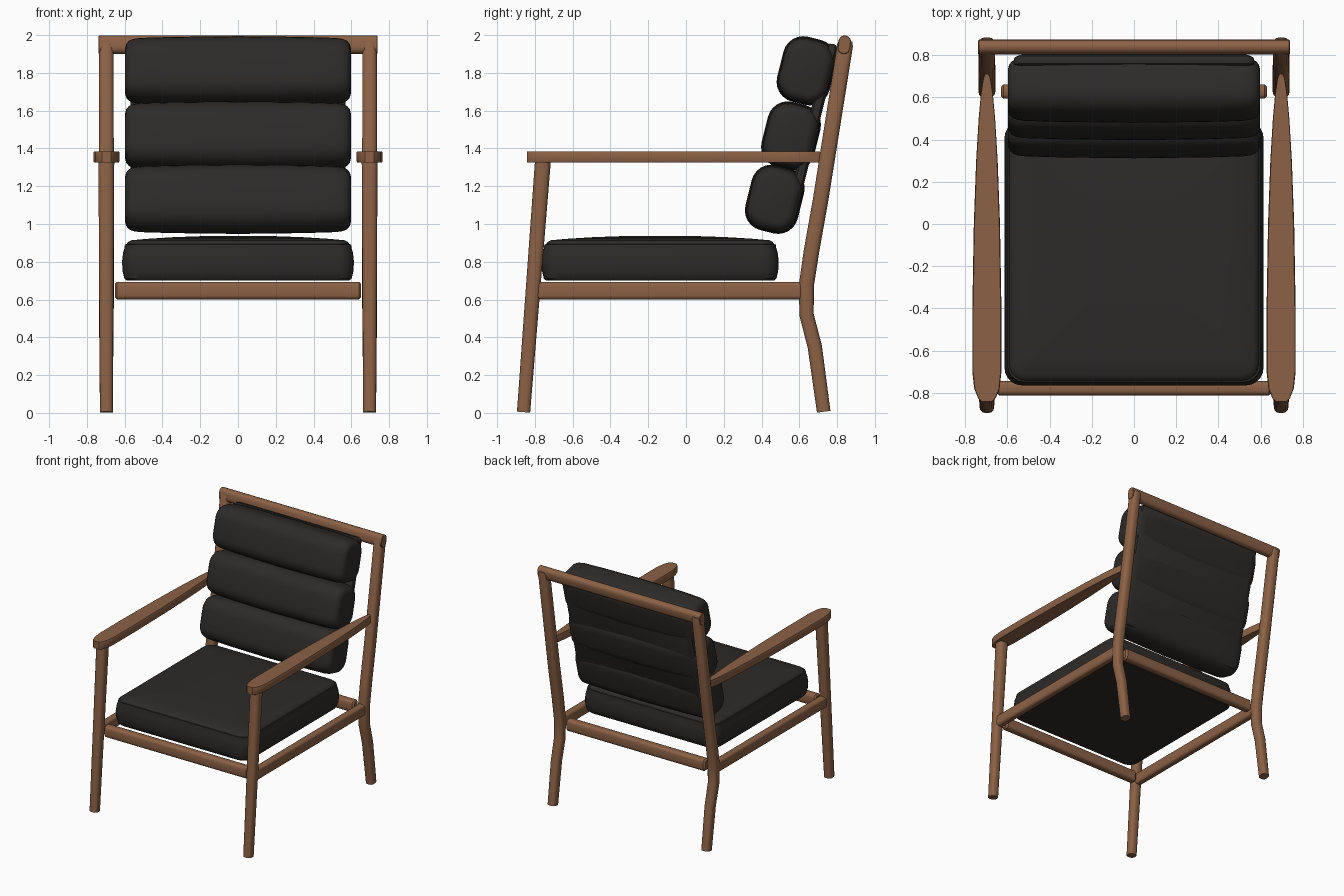
import bpy, bmesh
from math import sin, cos, pi, radians
from mathutils import Vector

if "Cube" in bpy.data.objects:
    bpy.data.objects.remove(bpy.data.objects["Cube"])


def material(name, rgb):
    m = bpy.data.materials.new(name)
    m.diffuse_color = (*rgb, 1)
    m.use_nodes = True
    m.node_tree.nodes["Principled BSDF"].inputs["Base Color"].default_value = m.diffuse_color
    return m


WOOD = material("wood", (0.26, 0.12, 0.06))
LEATHER = material("leather", (0.026, 0.024, 0.022))


def rounded_rect(hw, hh, r, n=3):
    """Outline of a rectangle with n-segment round corners."""
    pts = []
    for k, (sx, sy) in enumerate([(1, 1), (-1, 1), (-1, -1), (1, -1)]):
        for i in range(n + 1):
            a = (k + i / n) * pi / 2
            pts.append((sx * (hw - r) + r * cos(a), sy * (hh - r) + r * sin(a)))
    return pts


def loft(name, rings, mat, mirror=False, angle=35):
    """Skin a list of equal-length rings and cap both ends."""
    bm = bmesh.new()
    rows = [[bm.verts.new(p) for p in ring] for ring in rings]
    n = len(rows[0])
    for a, b in zip(rows, rows[1:]):
        for i in range(n):
            bm.faces.new((a[i], a[(i + 1) % n], b[(i + 1) % n], b[i]))
    bm.faces.new(rows[0][::-1])
    bm.faces.new(rows[-1])
    bmesh.ops.recalc_face_normals(bm, faces=bm.faces)
    me = bpy.data.meshes.new(name)
    bm.to_mesh(me)
    bm.free()
    me.materials.append(mat)
    ob = bpy.data.objects.new(name, me)
    bpy.context.collection.objects.link(ob)
    if mirror:
        mod = ob.modifiers.new("mirror", 'MIRROR')
        mod.use_bisect_axis[0] = False
        mod.use_mirror_merge = False
    bpy.ops.object.select_all(action='DESELECT')
    ob.select_set(True)
    bpy.context.view_layer.objects.active = ob
    bpy.ops.object.shade_smooth_by_angle(angle=radians(angle))
    return ob


def post(name, path, x):
    """Mirrored leg: path of (y, z, half width across x, half depth)."""
    pts = [Vector((x, p[0], p[1])) for p in path]
    rings = []
    for i, p in enumerate(pts):
        t = (pts[min(i + 1, len(pts) - 1)] - pts[max(i - 1, 0)]).normalized()
        side = Vector((0, t.z, -t.y))
        hx, hd = path[i][2:]
        rings.append([p + Vector((u, 0, 0)) + side * v
                      for u, v in rounded_rect(hx, hd, hx * 0.7)])
    return loft(name, rings, WOOD, mirror=True)


def cross_rail(name, half, y, z, hy, hz, r, tilt=0, end=0.012):
    """Rail running across x with softened ends."""
    rings = []
    c, s = cos(tilt), sin(tilt)
    for x, d in [(-half, end), (-half + end, 0), (half - end, 0), (half, end)]:
        rings.append([(x, y + u * c + v * s, z - u * s + v * c)
                      for u, v in rounded_rect(hy - d, hz - d, max(r - d, 0.004))])
    return loft(name, rings, WOOD)


# Legs
post("front_leg", [(-0.86, 0.004, 0.034, 0.035), (-0.757, 1.34, 0.042, 0.042)], 0.697)
post("rear_leg", [(0.729, 0.006, 0.034, 0.036), (0.682, 0.35, 0.037, 0.038),
                  (0.638, 0.52, 0.039, 0.038), (0.638, 0.68, 0.040, 0.040),
                  (0.665, 0.86, 0.040, 0.041), (0.713, 1.13, 0.040, 0.041),
                  (0.842, 1.945, 0.038, 0.042), (0.848, 1.972, 0.030, 0.034)], 0.697)

# Seat frame and top rail
cross_rail("front_rail", 0.652, -0.778, 0.647, 0.034, 0.047, 0.022)
cross_rail("rear_rail", 0.63, 0.628, 0.647, 0.034, 0.047, 0.022)
cross_rail("top_rail", 0.738, 0.838, 1.949, 0.033, 0.049, 0.030, radians(8.5), 0.003)
loft("side_rail", [[(0.697 + u, y, 0.647 + v) for u, v in rounded_rect(0.03, 0.047, 0.02)]
                   for y in (-0.80, 0.63)], WOOD, mirror=True)

# Armrests: tapered plan outline extruded upward
half_plan = [(-0.842, 0.024), (-0.825, 0.042), (-0.78, 0.060), (-0.70, 0.069), (-0.4, 0.069),
             (0.0, 0.062), (0.3, 0.051), (0.5, 0.039), (0.62, 0.028), (0.69, 0.017), (0.71, 0.008)]
plan = [(w, y) for y, w in half_plan] + [(-w, y) for y, w in half_plan[::-1]]
loft("armrest", [[(0.697 + u * k, y, z) for u, y in plan]
                 for z, k in ((1.325, 0.94), (1.331, 1), (1.379, 1), (1.385, 0.94))],
     WOOD, mirror=True)

# Seat cushion: stacked outlines with a piping seam and a soft crown
seat = [(0.700, 0.025), (0.712, 0.012), (0.75, 0.003), (0.80, 0.0), (0.85, 0.006), (0.875, 0.014),
        (0.884, 0.014), (0.892, 0.016), (0.893, 0.024), (0.905, 0.032), (0.914, 0.05),
        (0.922, 0.14), (0.930, 0.27), (0.935, 0.40), (0.937, 0.54)]
loft("seat_cushion", [[(u, v - 0.137, z) for u, v in
                       rounded_rect(0.614 - d, 0.628 - d, max(0.085 - d * 0.4, 0.02) if d < 0.15 else 0.02, 5)]
                      for z, d in seat], LEATHER)

# Reclined backrest
LEAN = radians(14)


def reclined(x, d, h, y, z):
    return (x, y + d * cos(LEAN) + h * sin(LEAN), z - d * sin(LEAN) + h * cos(LEAN))


# Thin backing panel
loft("back_panel", [[reclined(u, d, v, 0.658, 1.468) for u, v in
                     rounded_rect(0.57 - e, 0.50 - e, 0.035, 4)]
                    for d, e in ((-0.03, 0.02), (-0.018, 0.003), (0.0, 0.0), (0.018, 0.003), (0.03, 0.02))],
     LEATHER)

# Three padded rolls, fuller in the middle
half_roll = [(0.597, 0.055), (0.592, 0.036), (0.578, 0.020), (0.555, 0.010), (0.52, 0.005), (0.35, 0.0)]
roll = [(-x, e) for x, e in half_roll] + [(0, -0.004)] + half_roll[::-1]
for label, y, z in (("lower", 0.470, 1.131), ("middle", 0.556, 1.466), ("upper", 0.638, 1.811)):
    loft(label + "_back_cushion",
         [[reclined(x, u, v, y, z) for u, v in
           rounded_rect(0.139 - e, 0.173 - e, 0.105 - e * 0.8, 6)] for x, e in roll],
         LEATHER, angle=40)
